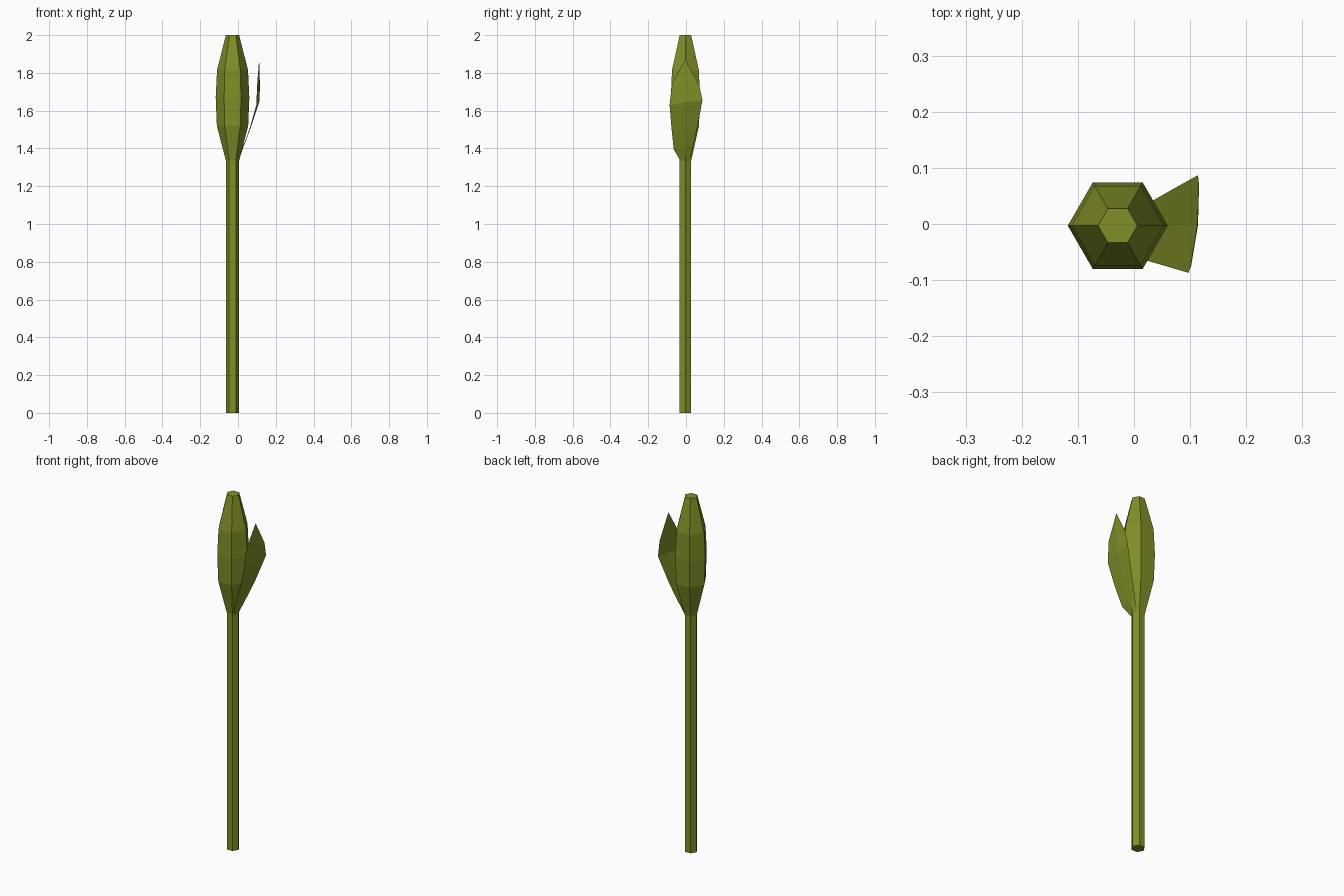
import bpy, math

if "Cube" in bpy.data.objects:
    bpy.data.objects.remove(bpy.data.objects["Cube"])

mat = bpy.data.materials.new("olive_green")
mat.diffuse_color = (0.22, 0.27, 0.02, 1)
mat.use_nodes = True
mat.node_tree.nodes["Principled BSDF"].inputs["Base Color"].default_value = mat.diffuse_color


def make_object(name, verts, faces):
    mesh = bpy.data.meshes.new(name)
    mesh.from_pydata(verts, [], faces)
    mesh.materials.append(mat)
    obj = bpy.data.objects.new(name, mesh)
    bpy.context.collection.objects.link(obj)
    return obj


def hex_lathe(name, profile, cx=-0.029, cy=-0.003, n=6, cap_bottom=False, cap_top=False):
    verts = [(cx + r * math.cos(math.tau * i / n), cy + r * math.sin(math.tau * i / n), z)
             for z, r in profile for i in range(n)]
    faces = [(k * n + i, k * n + (i + 1) % n, (k + 1) * n + (i + 1) % n, (k + 1) * n + i)
             for k in range(len(profile) - 1) for i in range(n)]
    if cap_bottom:
        faces.append(tuple(reversed(range(n))))
    if cap_top:
        faces.append(tuple(range(len(verts) - n, len(verts))))
    return make_object(name, verts, faces)


# Stalk and seed head
hex_lathe("stalk", [(0, 0.035), (1.335, 0.035)], cap_bottom=True)
hex_lathe("seed_head", [(1.335, 0.035), (1.52, 0.083), (1.67, 0.089),
                        (1.815, 0.082), (2.0, 0.035)], cap_top=True)

# Leaf: rows of left edge, middle, right edge, closing to a tip
rows = [
    [(-0.005, -0.03, 1.335), (0.002, -0.003, 1.33), (-0.003, 0.02, 1.34)],
    [(0.022, -0.065, 1.395), (0.026, -0.003, 1.40), (0.022, 0.035, 1.40)],
    [(0.06, -0.076, 1.50), (0.064, -0.003, 1.50), (0.062, 0.058, 1.50)],
    [(0.097, -0.087, 1.63), (0.112, -0.001, 1.645), (0.114, 0.087, 1.655)],
    [(0.102, -0.074, 1.745), (0.114, -0.002, 1.75), (0.116, 0.07, 1.735)],
]
leaf_verts = [v for row in rows for v in row] + [(0.112, -0.003, 1.87)]
leaf_faces = [(k * 3 + i, k * 3 + i + 1, k * 3 + i + 4, k * 3 + i + 3)
              for k in range(len(rows) - 1) for i in range(2)]
leaf_faces += [(12, 13, 15), (13, 14, 15)]
make_object("leaf", leaf_verts, leaf_faces)
